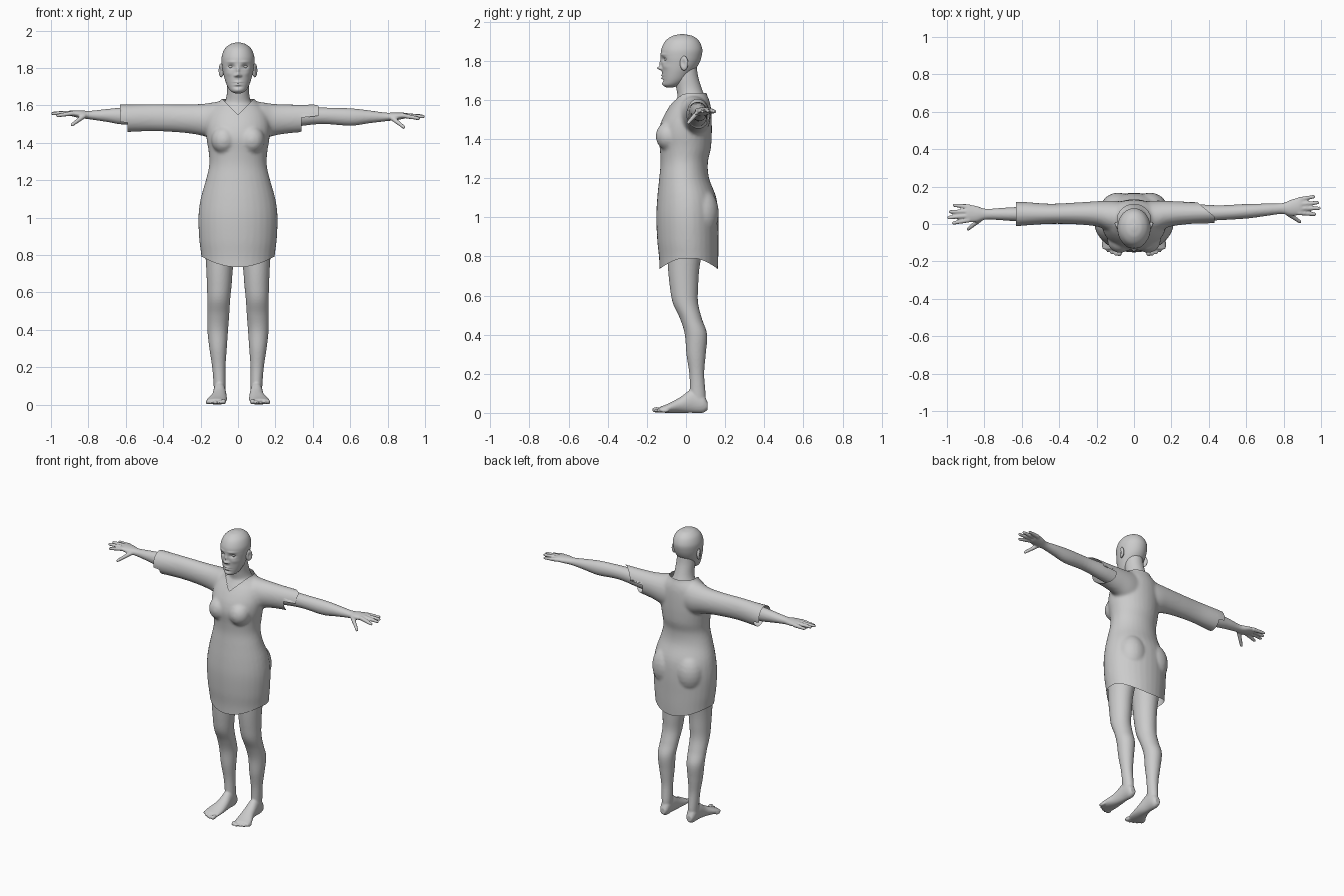
import bpy, bmesh, math
from mathutils import Vector, Matrix

if "Cube" in bpy.data.objects:
    bpy.data.objects.remove(bpy.data.objects["Cube"])

GREY = (0.6, 0.6, 0.6, 1)
clay = bpy.data.materials.new("plain_grey")
clay.use_nodes = True
clay.diffuse_color = GREY
clay.node_tree.nodes["Principled BSDF"].inputs["Base Color"].default_value = GREY


def refine(rows, steps):
    """Catmull-Rom interpolation of the section rows."""
    out = []
    for i in range(len(rows) - 1):
        p0, p1, p2, p3 = (Vector(rows[min(max(i + k, 0), len(rows) - 1)]) for k in (-1, 0, 1, 2))
        for s in range(steps):
            t = s / steps
            out.append(p1 + (p2 - p0) * (t / 2)
                       + (p0 * 2 - p1 * 5 + p2 * 4 - p3) * (t * t / 2)
                       + (p1 * 3 - p0 - p2 * 3 + p3) * (t ** 3 / 2))
    return out + [Vector(rows[-1])]


def loft(bm, axis, rows, side=1, warp=None, sides=32, steps=5):
    """Oval sections (position, low a, high a, low b, high b) skinned along an axis."""
    rings = []
    for t, a0, a1, b0, b1 in refine(rows, steps):
        ring = []
        for k in range(sides):
            ang = math.tau * k / sides
            a = (a0 + a1) / 2 + (a1 - a0) / 2 * math.cos(ang)
            b = (b0 + b1) / 2 + (b1 - b0) / 2 * math.sin(ang)
            co = Vector({"z": (a, b, t), "x": (t, b, a), "y": (a, t, b)}[axis])
            if warp:
                co = warp(co, side)
            co.x *= side
            ring.append(bm.verts.new(co))
        rings.append(ring)
    for low, high in zip(rings, rings[1:]):
        for k in range(sides):
            n = (k + 1) % sides
            bm.faces.new((low[k], low[n], high[n], high[k]))
    bm.faces.new(rings[0])
    bm.faces.new(rings[-1])


def ball(bm, centre, radii, segs=24):
    mat = Matrix.Translation(centre) @ Matrix.Diagonal((*radii, 1))
    bmesh.ops.create_uvsphere(bm, u_segments=segs, v_segments=segs // 2, radius=1, matrix=mat)


def tube(bm, start, end, r0, r1):
    """Round-ended tapering digit."""
    start, end = Vector(start), Vector(end)
    d = end - start
    mat = Matrix.Translation((start + end) / 2) @ d.to_track_quat("Z", "Y").to_matrix().to_4x4()
    bmesh.ops.create_cone(bm, cap_ends=True, segments=16, radius1=r0, radius2=r1,
                          depth=d.length, matrix=mat)
    ball(bm, end, (r1, r1, r1), 16)


def finish(bm, name):
    bmesh.ops.recalc_face_normals(bm, faces=bm.faces)
    mesh = bpy.data.meshes.new(name)
    bm.to_mesh(mesh)
    bm.free()
    mesh.materials.append(clay)
    for p in mesh.polygons:
        p.use_smooth = True
    obj = bpy.data.objects.new(name, mesh)
    bpy.context.collection.objects.link(obj)
    return obj


def fuse(obj, voxel, rounds):
    """Merge overlapping volumes into one smooth skin."""
    mod = obj.modifiers.new("fuse", "REMESH")
    mod.mode, mod.voxel_size, mod.use_smooth_shade = "VOXEL", voxel, True
    soft = obj.modifiers.new("soften", "SMOOTH")
    soft.factor, soft.iterations = 0.5, rounds
    bpy.context.view_layer.update()
    graph = bpy.context.evaluated_depsgraph_get()
    mesh = bpy.data.meshes.new_from_object(obj.evaluated_get(graph))
    obj.modifiers.clear()
    obj.data = mesh
    if not mesh.materials:
        mesh.materials.append(clay)


def swing(co, side):
    """The right arm reaches slightly further forward and up."""
    if side < 0:
        t = max(0, (co.x - 0.1) / 0.8) ** 2
        co = co + Vector((0, -0.04 * t, 0.013 * t))
    return co


# Body: trunk, neck, legs, feet, arms and hands
bm = bmesh.new()
loft(bm, "z", [(.92, -.15, .15, -.1, .12), (1.1, -.15, .15, -.1, .11), (1.28, -.12, .12, -.1, .09),
               (1.5, -.14, .14, -.1, .11), (1.56, -.12, .12, -.073, .11), (1.6, -.09, .09, -.05, .1),
               (1.62, -.07, .07, -.044, .095), (1.66, -.06, .06, -.05, .08),
               (1.72, -.058, .058, -.06, .062), (1.77, -.055, .055, -.06, .055)])
for s in (1, -1):
    loft(bm, "z", [(.04, .07, .128, .02, .1), (.1, .067, .13, .02, .1), (.2, .067, .138, .017, .093),
                   (.3, .06, .153, .002, .101), (.4, .053, .164, -.006, .108), (.48, .047, .164, -.03, .082),
                   (.56, .042, .164, -.067, .062), (.64, .034, .166, -.082, .062),
                   (.75, .025, .171, -.093, .07), (.9, .004, .18, -.1, .1), (1, 0, .17, -.1, .12)], s)
    loft(bm, "y", [(.11, .08, .118, .015, .055), (.085, .068, .128, 0, .1), (.03, .065, .132, 0, .12),
                   (-.03, .06, .142, 0, .08), (-.09, .06, .166, 0, .048), (-.135, .066, .17, .002, .03)], s)
    for i in range(5):
        x = .078 + .021 * i
        y = -.15 + .0025 * i * i
        r = .0145 if i == 0 else .0105
        ball(bm, (s * x, y, r + .001), (r, .024, r))
    loft(bm, "x", [(.1, 1.46, 1.588, 0, .11), (.3, 1.485, 1.59, .012, .108), (.45, 1.5, 1.588, .02, .1),
                   (.6, 1.491, 1.584, .029, .107), (.7, 1.504, 1.573, .042, .109),
                   (.79, 1.515, 1.561, .054, .111), (.84, 1.52, 1.562, .044, .13),
                   (.885, 1.528, 1.561, .048, .142), (.9, 1.535, 1.556, .055, .138)], s, swing)
    digits = [((.88, .06, 1.546), (.965, .052, 1.53)), ((.88, .083, 1.547), (.99, .084, 1.54)),
              ((.88, .106, 1.547), (.982, .114, 1.543)), ((.88, .13, 1.543), (.96, .146, 1.54)),
              ((.82, .058, 1.535), (.887, .012, 1.483))]
    for start, end in digits:
        a, b = swing(Vector(start), s), swing(Vector(end), s)
        a.x *= s
        b.x *= s
        tube(bm, a, b, .0135, .0095)
body = finish(bm, "body")
fuse(body, .0055, 3)

# Tunic: trunk, bust, seat and two sleeves, fused and then trimmed
bm = bmesh.new()
loft(bm, "z", [(.66, -.19, .19, -.135, .16), (.78, -.195, .195, -.137, .165), (.88, -.207, .207, -.147, .166),
               (1, -.212, .212, -.152, .166), (1.1, -.2, .2, -.147, .155), (1.2, -.172, .172, -.137, .118),
               (1.28, -.154, .154, -.13, .112), (1.35, -.157, .157, -.134, .127),
               (1.42, -.168, .168, -.142, .132), (1.48, -.172, .172, -.13, .132),
               (1.53, -.165, .165, -.107, .13), (1.57, -.15, .15, -.082, .126),
               (1.6, -.125, .125, -.06, .118), (1.63, -.09, .09, -.05, .106), (1.66, -.08, .08, -.05, .1)])
for s in (1, -1):
    ball(bm, (s * .075, -.085, 1.415), (.068, .07, .075))
    ball(bm, (s * .085, .08, 1.02), (.095, .088, .13))
    loft(bm, "x", [(0, 1.44, 1.6, 0, .11), (.06, 1.4, 1.625, -.03, .12), (.12, 1.41, 1.618, -.045, .125),
                   (.19, 1.437, 1.608, -.015, .123), (.3, 1.453, 1.604, 0, .118), (.45, 1.459, 1.604, .008, .116),
                   (.6, 1.452, 1.599, .006, .134), (.7, 1.45, 1.599, .006, .138)], s, swing)
tunic = finish(bm, "tunic")
fuse(tunic, .009, 6)


def hem(v):
    return .735 + .055 * min(1, abs(v.x) / .19) ** 2


def cuff(v):
    if v.x < 0:
        return .63 if v.z > 1.51 else .59
    return (.43 if v.z > 1.54 else .34) - 1.2 * max(0, v.y - .04)


def neckline(v):
    return min(1.635, 1.55 + abs(v.x)) if v.y < .02 else 1.635


def outside(v):
    if v.z < 1:
        return v.z < hem(v)
    if abs(v.x) > .2:
        return abs(v.x) > cuff(v)
    return v.z > neckline(v)


bm = bmesh.new()
bm.from_mesh(tunic.data)
waste = [f for f in bm.faces if outside(f.calc_center_median())]
bmesh.ops.delete(bm, geom=waste, context="FACES")
for v in bm.verts:
    if v.is_boundary:
        if v.co.z < 1:
            v.co.z = hem(v.co)
        elif abs(v.co.x) > .2:
            v.co.x = math.copysign(cuff(v.co), v.co.x)
        else:
            v.co.z = neckline(v.co)
bm.to_mesh(tunic.data)
bm.free()


# Head with sculpted face: each feature is a soft push (x, z, width, height, depth)
FEATURES = [(0, 1.762, .012, .009, -.024), (0, 1.785, .008, .018, -.01),
            (.014, 1.758, .007, .006, -.008), (.037, 1.807, .017, .011, .014),
            (.035, 1.832, .024, .006, -.004), (.05, 1.77, .018, .014, -.004),
            (0, 1.724, .02, .005, -.007), (0, 1.711, .016, .005, -.007),
            (0, 1.7175, .024, .0025, .005), (0, 1.698, .02, .005, .004), (0, 1.682, .02, .01, -.004)]


def face(co, side):
    if co.y < -.04:
        for x, z, w, h, depth in FEATURES:
            u, v = (abs(co.x) - x) / w, (co.z - z) / h
            co.y += depth * math.exp(-u * u - v * v)
    return co


bm = bmesh.new()
loft(bm, "z", [(1.664, -.015, .015, -.1, -.065), (1.675, -.038, .038, -.116, -.03), (1.7, -.056, .056, -.119, .005),
               (1.74, -.071, .071, -.122, .036), (1.78, -.081, .081, -.125, .064),
               (1.82, -.087, .087, -.129, .079), (1.86, -.087, .087, -.126, .083),
               (1.9, -.072, .072, -.106, .067), (1.925, -.045, .045, -.073, .037),
               (1.934, -.018, .018, -.04, 0), (1.936, -.002, .002, -.02, -.016)],
     warp=face, sides=128, steps=10)
finish(bm, "head")

# Eyes and ears
for s, label in ((1, "left"), (-1, "right")):
    bm = bmesh.new()
    ball(bm, (s * .037, -.0985, 1.807), (.014, .012, .0095))
    finish(bm, label + "_eye")
    bm = bmesh.new()
    ball(bm, (s * .09, -.01, 1.787), (.013, .021, .037), 32)
    for v in bm.verts:
        d = ((v.co.y + .014) / .011) ** 2 + ((v.co.z - 1.788) / .018) ** 2
        v.co.x -= s * .009 * math.exp(-d)
        v.co.x += s * .3 * (v.co.y + .01)
    finish(bm, label + "_ear")
